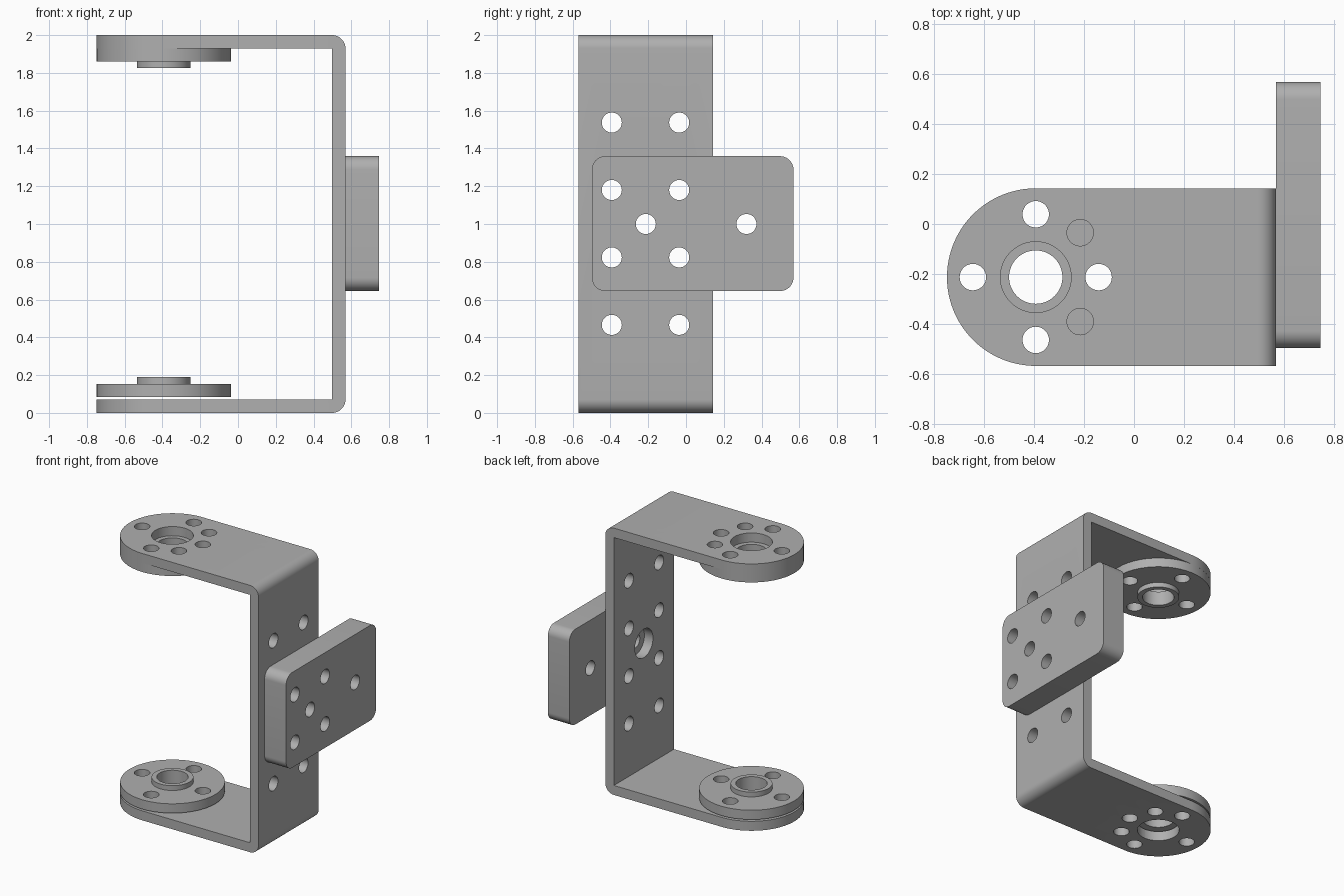
import bpy
import bmesh
from math import pi, cos, sin
from mathutils import Matrix, Vector

default = bpy.data.objects.get("Cube")
if default:
    bpy.data.objects.remove(default)

metal = bpy.data.materials.new("grey metal")
metal.use_nodes = True
metal.diffuse_color = (0.43, 0.43, 0.43, 1)
metal.node_tree.nodes["Principled BSDF"].inputs["Base Color"].default_value = (0.43, 0.43, 0.43, 1)

# Shared dimensions
SHEET = 0.071           # sheet thickness and bend radius
HALF = 0.356            # half the bracket width, also the arm end radius
PX, PY = -0.394, -0.213  # pivot axis
WALL = 0.569            # outer face of the upright wall
HOLE, BORE, BOSS = 0.053, 0.107, 0.142
RING = 0.252            # bolt circle radius


def arc(cx, cy, r, start, end, steps=10):
    return [(cx + r * cos(start + (end - start) * i / steps),
             cy + r * sin(start + (end - start) * i / steps)) for i in range(steps + 1)]


def circle(cx, cy, r):
    return arc(cx, cy, r, 0, 2 * pi, 48)[:-1]


def prism(bm, points, lo, hi, axis):
    """Extrude a closed outline along an axis; outlines are xy, xz or yz."""
    place = {"z": lambda a, b, d: (a, b, d),
             "y": lambda a, b, d: (a, d, b),
             "x": lambda a, b, d: (d, a, b)}[axis]
    low = [bm.verts.new(place(a, b, lo)) for a, b in points]
    high = [bm.verts.new(place(a, b, hi)) for a, b in points]
    bm.faces.new(low)
    bm.faces.new(high)
    n = len(points)
    for i in range(n):
        j = (i + 1) % n
        bm.faces.new((low[i], low[j], high[j], high[i]))


def solid(name, prisms):
    bm = bmesh.new()
    for p in prisms:
        prism(bm, *p)
    bmesh.ops.recalc_face_normals(bm, faces=bm.faces)
    mesh = bpy.data.meshes.new(name)
    bm.to_mesh(mesh)
    bm.free()
    mesh.materials.append(metal)
    obj = bpy.data.objects.new(name, mesh)
    bpy.context.collection.objects.link(obj)
    return obj


def activate(obj):
    bpy.ops.object.select_all(action="DESELECT")
    obj.select_set(True)
    bpy.context.view_layer.objects.active = obj


def boolean(obj, operation, prisms):
    cutter = solid("cutter", prisms)
    cutter.hide_render = True
    mod = obj.modifiers.new("cut", "BOOLEAN")
    mod.operation = operation
    mod.solver = "EXACT"
    mod.object = cutter
    activate(obj)
    bpy.ops.object.modifier_apply(modifier=mod.name)
    bpy.data.objects.remove(cutter)


def finish(obj):
    activate(obj)
    bpy.ops.object.shade_smooth_by_angle(angle=pi / 6)


def bolt_circle(degrees, lo, hi):
    return [(circle(PX + RING * cos(d * pi / 180), PY + RING * sin(d * pi / 180), HOLE), lo, hi, "z")
            for d in degrees]


# U bracket: bent sheet, trimmed to rounded arm ends
outline = ([(-1, 0)] + arc(WALL - SHEET, SHEET, SHEET, -pi / 2, 0)
           + arc(WALL - SHEET, 2 - SHEET, SHEET, 0, pi / 2)
           + [(-1, 2), (-1, 2 - SHEET), (WALL - SHEET, 2 - SHEET), (WALL - SHEET, SHEET), (-1, SHEET)])
bracket = solid("u_bracket", [(outline, PY - 0.5, PY + 0.5, "y")])
arm_shape = arc(PX, PY, HALF, pi / 2, 3 * pi / 2, 48) + [(1, PY - HALF), (1, PY + HALF)]
boolean(bracket, "INTERSECT", [(arm_shape, -0.2, 2.2, "z")])

# Bracket holes: pivots and bolt circles in the arms, grid and bore in the wall
columns = (PY - 0.18, PY + 0.177)
holes = [(circle(PX, PY, BOSS), -0.1, 2.1, "z")]
holes += bolt_circle((-90, -45, 0, 45, 90, 180), -0.1, 2.1)
holes += [(circle(y, z, HOLE), 0.4, 0.7, "x") for y in columns for z in (0.466, 0.823, 1.18, 1.537)]
holes += [(circle(PY, 1.0, BORE), 0.4, 0.7, "x")]
boolean(bracket, "DIFFERENCE", holes)
finish(bracket)

# Servo horns: disc with a raised hub facing inwards
for name, disc, hub in (("lower_horn", (0.084, 0.154), (0.12, 0.19)),
                        ("upper_horn", (1.861, 1.931), (1.826, 1.9))):
    horn = solid(name, [(circle(PX, PY, HALF), *disc, "z")])
    boolean(horn, "UNION", [(circle(PX, PY, BOSS), *hub, "z")])
    boolean(horn, "DIFFERENCE", [(circle(PX, PY, BORE), -0.1, 2.1, "z")]
            + bolt_circle((0, 90, 180, 270), -0.1, 2.1))
    finish(horn)

# Side mounting block with rounded corners
y0, y1, z0, z1, r = -0.498, 0.569, 0.645, 1.359, 0.071
corners = ((y1 - r, z0 + r, -pi / 2), (y1 - r, z1 - r, 0), (y0 + r, z1 - r, pi / 2), (y0 + r, z0 + r, pi))
block_shape = [p for y, z, a in corners for p in arc(y, z, r, a, a + pi / 2)]
block = solid("mounting_block", [(block_shape, WALL, 0.747, "x")])
spots = [(y, z) for y in columns for z in (0.823, 1.18)] + [(PY, 1.0), (0.32, 1.0)]
boolean(block, "DIFFERENCE", [(circle(y, z, HOLE), 0.4, 0.9, "x") for y, z in spots])
finish(block)
